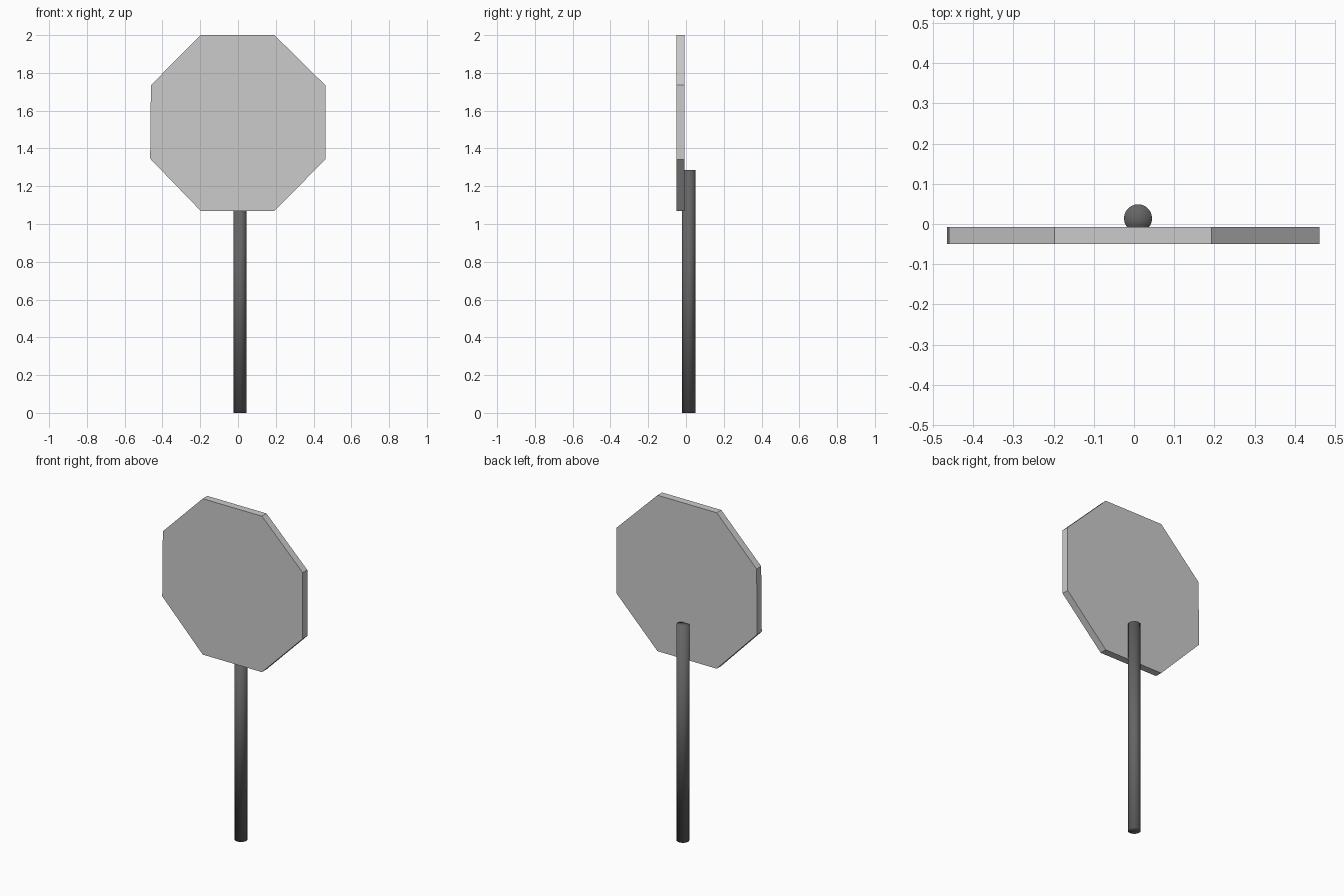
import bpy, bmesh, math
from mathutils import Vector

if "Cube" in bpy.data.objects:
    bpy.data.objects.remove(bpy.data.objects["Cube"])


def material(name, value):
    m = bpy.data.materials.new(name)
    m.diffuse_color = (value, value, value, 1)
    m.use_nodes = True
    m.node_tree.nodes["Principled BSDF"].inputs["Base Color"].default_value = m.diffuse_color
    return m


def add_object(name, bm, mat):
    bmesh.ops.recalc_face_normals(bm, faces=bm.faces[:])
    mesh = bpy.data.meshes.new(name)
    bm.to_mesh(mesh)
    bm.free()
    mesh.materials.append(mat)
    ob = bpy.data.objects.new(name, mesh)
    bpy.context.collection.objects.link(ob)
    return ob


light_grey = material("light grey", 0.6)
dark_grey = material("dark grey", 0.13)

# Octagonal sign board, extruded from its outline
outline = [(-0.198, 2.0), (0.193, 2.0), (0.462, 1.735), (0.462, 1.341),
           (0.193, 1.07), (-0.198, 1.07), (-0.465, 1.346), (-0.461, 1.735)]
bm = bmesh.new()
board = bm.faces.new([bm.verts.new((x, -0.05, z)) for x, z in outline])
ext = bmesh.ops.extrude_face_region(bm, geom=[board], use_keep_orig=True)
moved = [g for g in ext["geom"] if isinstance(g, bmesh.types.BMVert)]
bmesh.ops.translate(bm, verts=moved, vec=Vector((0, 0.043, 0)))
add_object("sign_board", bm, light_grey)

# Round pole with fan caps, fixed behind the board
top = 1.287
bm = bmesh.new()
bmesh.ops.create_cone(bm, cap_ends=True, cap_tris=True, segments=24,
                      radius1=0.035, radius2=0.035, depth=top)
bmesh.ops.translate(bm, verts=bm.verts[:], vec=Vector((0.01, 0.014, top / 2)))
for f in bm.faces:
    f.smooth = True
add_object("pole", bm, dark_grey)
